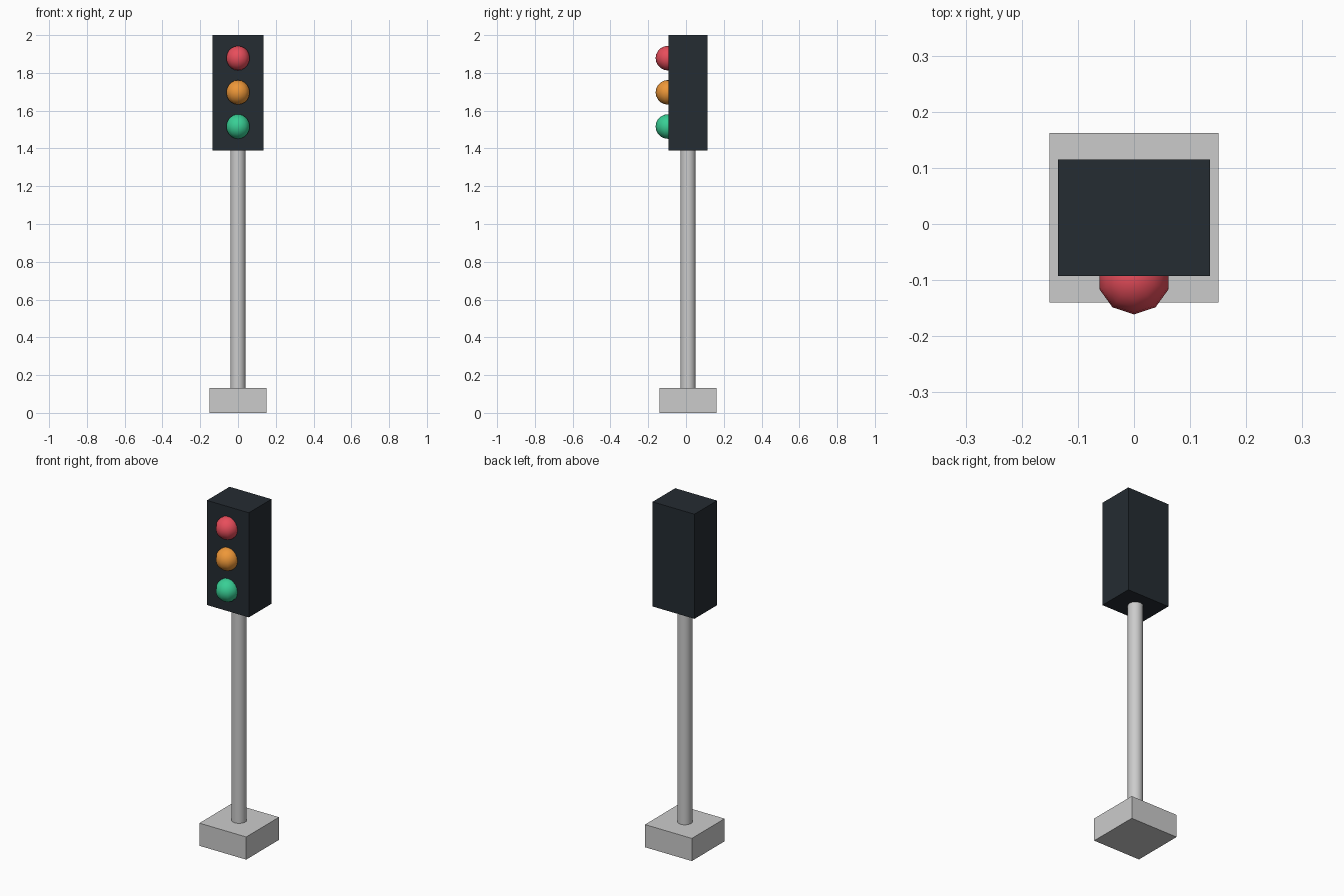
import bpy
import math

if "Cube" in bpy.data.objects:
    bpy.data.objects.remove(bpy.data.objects["Cube"])

CY = 0.011  # depth centre shared by base, pole and housing


def finish(obj, name, color=None, smooth=None):
    obj.name = name
    if color:
        mat = bpy.data.materials.new(name + "_colour")
        mat.diffuse_color = (*color, 1.0)
        mat.use_nodes = True
        mat.node_tree.nodes["Principled BSDF"].inputs["Base Color"].default_value = mat.diffuse_color
        obj.data.materials.append(mat)
    if smooth:
        bpy.ops.object.shade_smooth_by_angle(angle=math.radians(smooth))
    return obj


def box(name, width, depth, z0, z1, color=None):
    bpy.ops.mesh.primitive_cube_add(size=1, location=(0, CY, (z0 + z1) / 2))
    obj = bpy.context.object
    obj.scale = (width, depth, z1 - z0)
    bpy.ops.object.transform_apply(location=False, rotation=False, scale=True)
    return finish(obj, name, color)


# Square footing
box("base", 0.302, 0.302, 0.0, 0.132)

# Round post, running through the footing up to the housing
bpy.ops.mesh.primitive_cylinder_add(vertices=16, radius=0.0405, depth=1.40,
                                    location=(0, CY, 0.70))
finish(bpy.context.object, "pole", smooth=40)

# Dark signal box
box("housing", 0.27, 0.208, 1.39, 2.0, (0.018, 0.025, 0.032))

# Three lamps, half sunk into the front of the housing
lamps = [
    ("red_lamp", 1.878, (0.80, 0.075, 0.105)),
    ("amber_lamp", 1.697, (0.85, 0.31, 0.04)),
    ("green_lamp", 1.516, (0.04, 0.62, 0.30)),
]
for name, z, color in lamps:
    bpy.ops.mesh.primitive_uv_sphere_add(segments=10, ring_count=10,
                                         radius=0.065, location=(0, -0.096, z))
    finish(bpy.context.object, name, color, smooth=60)
